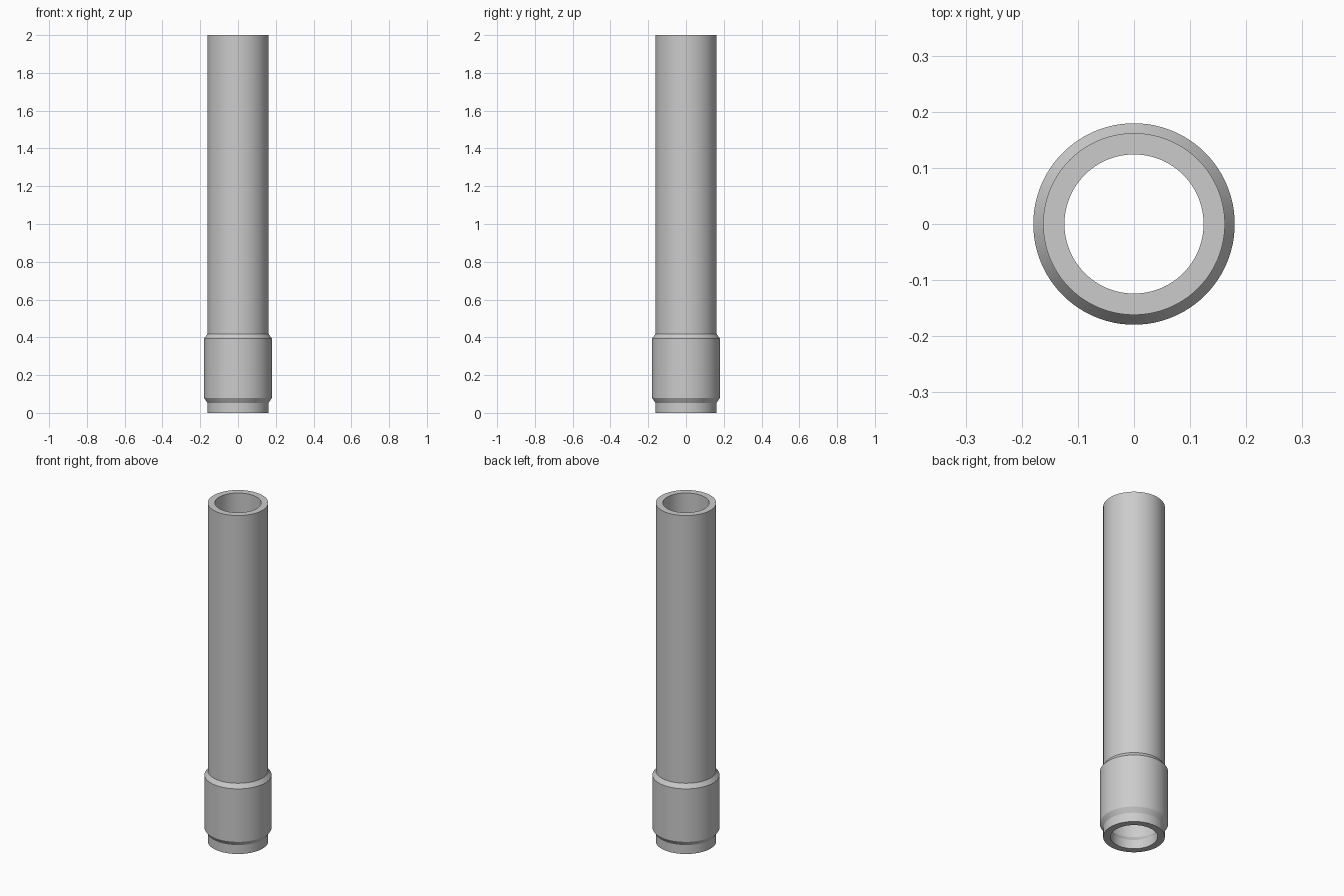
import bpy
import bmesh
import math

cube = bpy.data.objects.get("Cube")
if cube:
    bpy.data.objects.remove(cube, do_unlink=True)

SEGMENTS = 96
OUTER, BORE, SWELL = 0.162, 0.124, 0.0175

# Single matte grey material
grey = bpy.data.materials.new("light_grey")
grey.use_nodes = True
colour = (0.6, 0.6, 0.6, 1.0)
grey.diffuse_color = colour
bsdf = next(n for n in grey.node_tree.nodes if n.type == 'BSDF_PRINCIPLED')
bsdf.inputs["Base Color"].default_value = colour

# Heights and swell amount of the wall: neck, flared collar, long straight tube
wall = [(0.0, 0), (0.053, 0), (0.08, SWELL), (0.393, SWELL), (0.418, 0), (2.0, 0)]


def lathe(name, profile):
    """Spin a closed (radius, height) profile around the z axis."""
    bm = bmesh.new()
    rings = []
    for radius, z in profile:
        ring = []
        for i in range(SEGMENTS):
            a = math.tau * i / SEGMENTS
            ring.append(bm.verts.new((radius * math.cos(a), radius * math.sin(a), z)))
        rings.append(ring)
    for k, low in enumerate(rings):
        high = rings[(k + 1) % len(rings)]
        for i in range(SEGMENTS):
            j = (i + 1) % SEGMENTS
            bm.faces.new((low[i], low[j], high[j], high[i]))
    bmesh.ops.recalc_face_normals(bm, faces=bm.faces)
    mesh = bpy.data.meshes.new(name)
    bm.to_mesh(mesh)
    bm.free()
    mesh.materials.append(grey)
    obj = bpy.data.objects.new(name, mesh)
    bpy.context.collection.objects.link(obj)
    return obj


# Outer wall going up, then the bore coming back down with even thickness
outside = [(OUTER + s, z) for z, s in wall]
inside = [(BORE + s, z) for z, s in reversed(wall)]
tube = lathe("collared_tube", outside + inside)

# Smooth round walls, crisp rims and collar edges
bpy.ops.object.select_all(action='DESELECT')
tube.select_set(True)
bpy.context.view_layer.objects.active = tube
bpy.ops.object.shade_smooth_by_angle(angle=math.radians(25))
